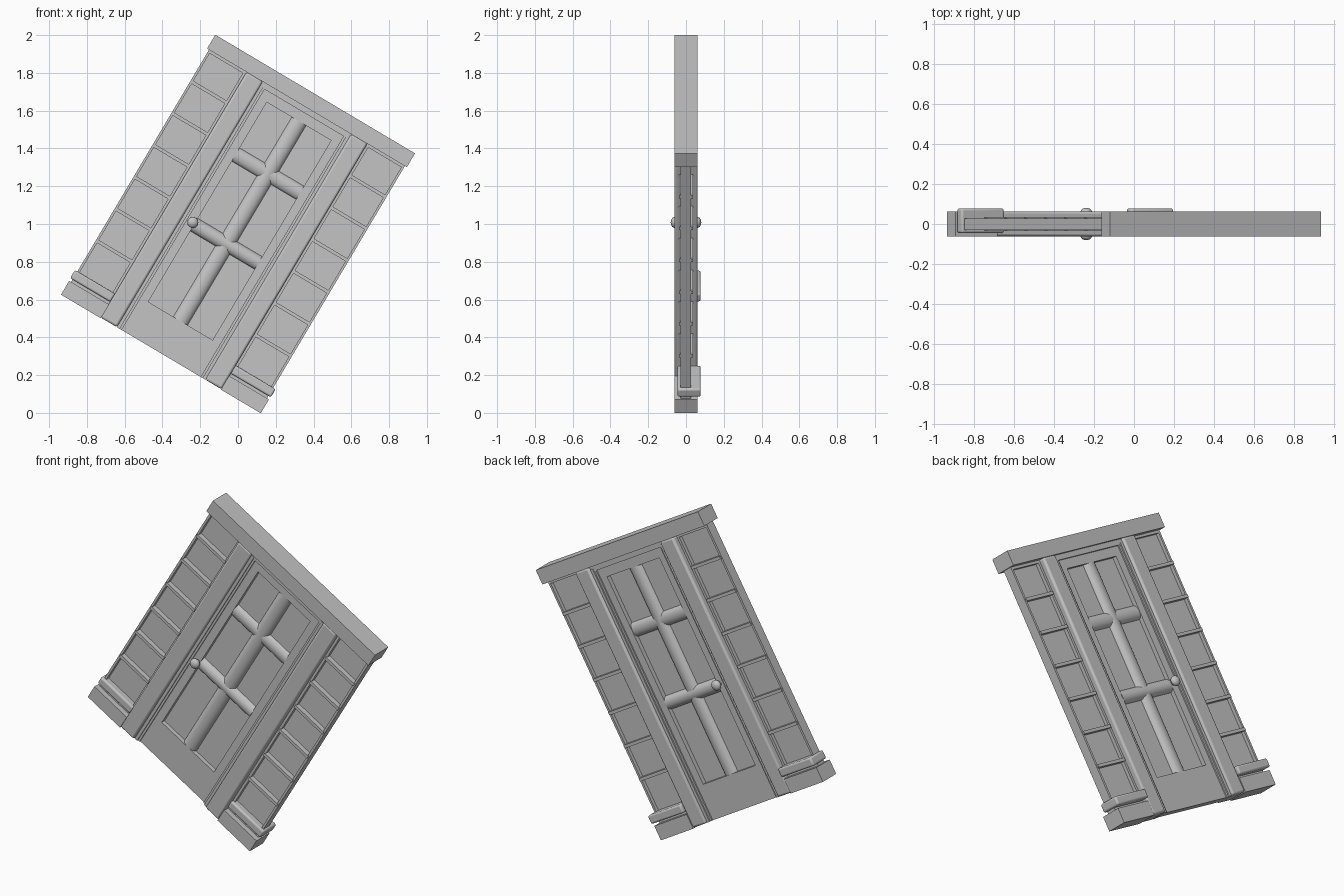
import bpy
from math import radians
from mathutils import Matrix

cube = bpy.data.objects.get("Cube")
if cube:
    bpy.data.objects.remove(cube, do_unlink=True)

# The whole doorway leans sideways around the y axis
LEAN = Matrix.Translation((0, 0, 1)) @ Matrix.Rotation(radians(30.7), 4, "Y")

grey = bpy.data.materials.new("plain_grey")
grey.use_nodes = True
grey.diffuse_color = (0.55, 0.55, 0.55, 1)
grey.node_tree.nodes["Principled BSDF"].inputs["Base Color"].default_value = grey.diffuse_color


def finish(name, smooth=False):
    ob = bpy.context.object
    ob.name = name
    ob.data.materials.append(grey)
    bpy.ops.object.transform_apply(location=True, rotation=True, scale=True)
    if smooth:
        bpy.ops.object.shade_smooth_by_angle(angle=radians(40))
    ob.matrix_world = LEAN
    return ob


def box(name, x0, x1, z0, z1, y0, y1, bevel=0):
    bpy.ops.mesh.primitive_cube_add(
        size=1, location=((x0 + x1) / 2, (y0 + y1) / 2, (z0 + z1) / 2))
    bpy.context.object.scale = (x1 - x0, y1 - y0, z1 - z0)
    ob = finish(name, bevel > 0)
    if bevel:
        mod = ob.modifiers.new("rounded_edges", "BEVEL")
        mod.width, mod.segments = bevel, 3
    return ob


def rod(name, radius, depth, length, x=0, z=0, y=0, across=False):
    """Oval bar, upright or lying across the door."""
    bpy.ops.mesh.primitive_cylinder_add(vertices=24, radius=1, depth=length)
    ob = bpy.context.object
    ob.scale = (radius, depth, 1)
    bpy.ops.object.transform_apply(scale=True)
    ob.location = (x, y, z)
    if across:
        ob.rotation_euler.y = radians(90)
    return finish(name, True)


# Lintel and door head
box("lintel", -0.615, 0.615, 0.715, 0.80, -0.062, 0.062)
box("door_head", -0.28, 0.28, 0.685, 0.716, -0.045, 0.045)

for side, s in (("left", 1), ("right", -1)):
    def pair(name, a, b, *rest):
        return box(f"{side}_{name}", min(a * s, b * s), max(a * s, b * s), *rest)

    # Pilaster and door jamb
    pair("pilaster", 0.272, 0.372, -0.797, 0.716, -0.062, 0.062, 0.012)
    pair("jamb", 0.255, 0.273, -0.797, 0.70, -0.048, 0.048)
    pair("jamb_bead", 0.243, 0.256, -0.797, 0.69, -0.04, 0.04)

    # Side window: frame, pane and shelves
    pair("window_outer_stile", 0.59, 0.603, -0.72, 0.716, -0.03, 0.027)
    pair("window_inner_stile", 0.37, 0.386, -0.72, 0.716, -0.03, 0.027)
    pair("window_top_rail", 0.38, 0.595, 0.70, 0.716, -0.03, 0.027)
    pair("window_bottom_rail", 0.38, 0.595, -0.72, -0.655, -0.03, 0.027)
    pair("window_pane", 0.38, 0.595, -0.67, 0.705, -0.006, 0.006)
    for i in range(6):
        z = 0.522 - i * 0.196
        pair(f"window_shelf_{i + 1}", 0.38, 0.597, z - 0.009, z + 0.009, -0.036, 0.036)

    # Two-step plinth
    pair("plinth", 0.37, 0.615, -0.80, -0.715, -0.062, 0.062)
    pair("plinth_moulding", 0.37, 0.618, -0.70, -0.65, -0.045, 0.078, 0.01)

    # Door stile
    pair("door_stile", 0.198, 0.245, -0.797, 0.688, -0.032, 0.032)

# Door rails, pane and glazing bars
box("door_top_rail", -0.2, 0.2, 0.632, 0.688, -0.032, 0.032)
box("door_kick_panel", -0.2, 0.2, -0.797, -0.597, -0.032, 0.032)
box("door_pane", -0.2, 0.2, -0.6, 0.635, -0.006, 0.006)
rod("door_upright_bar", 0.045, 0.032, 1.23, z=0.018)
rod("door_upper_bar", 0.042, 0.03, 0.4, z=0.31, across=True)
rod("door_lower_bar", 0.04, 0.036, 0.4, z=-0.122, across=True)

# Knobs on both faces, with one spindle
for face, y in (("front", -0.06), ("back", 0.06)):
    bpy.ops.mesh.primitive_uv_sphere_add(segments=24, ring_count=12, radius=1,
                                         location=(-0.21, y, -0.115))
    bpy.context.object.scale = (0.029, 0.021, 0.029)
    finish(f"{face}_knob", True)
bpy.ops.mesh.primitive_cylinder_add(vertices=16, radius=0.014, depth=0.11,
                                    location=(-0.21, 0, -0.115),
                                    rotation=(radians(90), 0, 0))
finish("knob_spindle", True)
